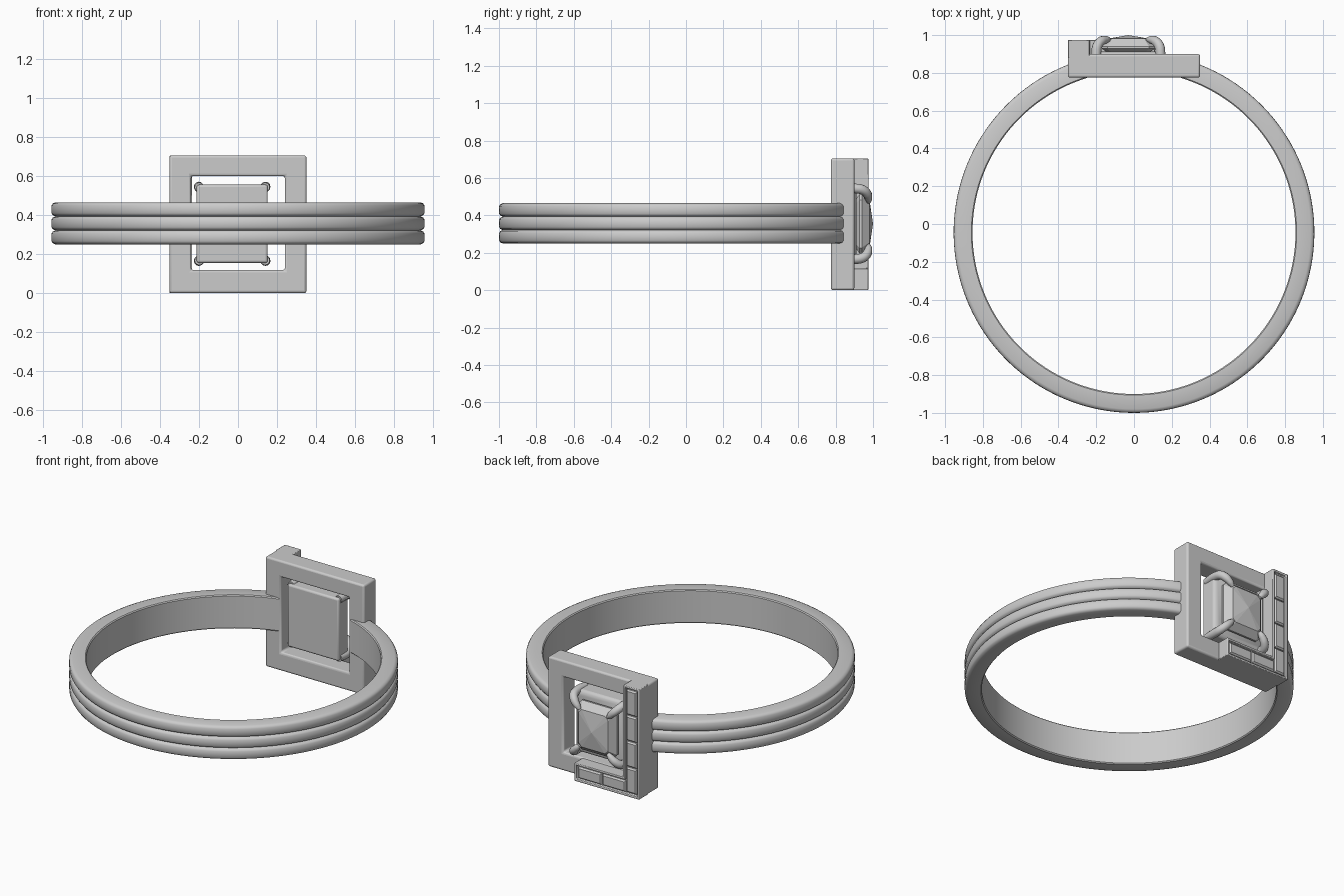
import bpy, bmesh, math

if "Cube" in bpy.data.objects:
    bpy.data.objects.remove(bpy.data.objects["Cube"])

ZC = 0.3525                 # middle height of the square head
GX, GZ = -0.03, 0.355       # centre of the main stone


def finish(name, bm, bevel=0.0, smooth=True, segments=3):
    bmesh.ops.recalc_face_normals(bm, faces=bm.faces)
    me = bpy.data.meshes.new(name)
    bm.to_mesh(me)
    bm.free()
    ob = bpy.data.objects.new(name, me)
    bpy.context.collection.objects.link(ob)
    bpy.ops.object.select_all(action='DESELECT')
    ob.select_set(True)
    bpy.context.view_layer.objects.active = ob
    if bevel:
        m = ob.modifiers.new("soft_edges", 'BEVEL')
        m.width, m.segments, m.limit_method = bevel, segments, 'ANGLE'
    if smooth:
        bpy.ops.object.shade_smooth_by_angle(angle=math.radians(40))
    return ob


def rect(x0, x1, z0, z1):
    return [(x0, z0), (x1, z0), (x1, z1), (x0, z1)]


def prism(outline, y0, y1):
    """Extrude an x/z outline from y0 to y1; returns bmesh and its outer face."""
    bm = bmesh.new()
    a = [bm.verts.new((x, y0, z)) for x, z in outline]
    b = [bm.verts.new((x, y1, z)) for x, z in outline]
    n = len(outline)
    bm.faces.new(a)
    top = bm.faces.new(b)
    for i in range(n):
        j = (i + 1) % n
        bm.faces.new((a[i], a[j], b[j], b[i]))
    bmesh.ops.recalc_face_normals(bm, faces=bm.faces)
    return bm, top


# Band: three rounded ridges swept round, open where the head sits
R, RI, CY, Z0, Z1 = 0.955, 0.855, -0.045, 0.25, 0.465
profile = [(RI, Z1 - 0.006), (RI, Z0 + 0.006), (RI + 0.006, Z0)]
ridge = (Z1 - Z0) / 3
for k in range(3):
    lo, hi = Z0 + k * ridge, Z0 + (k + 1) * ridge
    profile += [(R - 0.02, lo), (R - 0.007, lo + 0.006), (R - 0.001, lo + 0.016),
                (R, (lo + hi) / 2), (R - 0.001, hi - 0.016), (R - 0.007, hi - 0.006)]
profile += [(R - 0.02, Z1), (RI + 0.006, Z1)]
bm = bmesh.new()
STEPS, GAP = 128, 0.295
rings = []
for s in range(STEPS + 1):
    a = GAP + (2 * math.pi - 2 * GAP) * s / STEPS
    rings.append([bm.verts.new((r * math.sin(a), CY + r * math.cos(a), z)) for r, z in profile])
n = len(profile)
for p, q in zip(rings, rings[1:]):
    for i in range(n):
        j = (i + 1) % n
        bm.faces.new((p[i], p[j], q[j], q[i]))
bm.faces.new(rings[0])
bm.faces.new(rings[-1])
finish("band", bm)

# Square frame of the head
bm = bmesh.new()
loops = [[bm.verts.new((x, y, z)) for x, z in o]
         for o, y in ((rect(-0.35, 0.35, 0, 0.705), 0.775), (rect(-0.35, 0.35, 0, 0.705), 0.9),
                      (rect(-0.24, 0.24, 0.118, 0.6), 0.9), (rect(-0.24, 0.24, 0.118, 0.6), 0.775))]
for k in range(4):
    p, q = loops[k], loops[(k + 1) % 4]
    for i in range(4):
        j = (i + 1) % 4
        bm.faces.new((p[i], p[j], q[j], q[i]))
finish("head_frame", bm, 0.012)

# Raised L-shaped channel along one side and the bottom
outline = [(-0.35, 0), (0.11, 0), (0.11, 0.115), (-0.235, 0.115), (-0.235, 0.705), (-0.35, 0.705)]
bm, top = prism(outline, 0.88, 0.975)
bmesh.ops.inset_region(bm, faces=[top], thickness=0.019)
bmesh.ops.inset_region(bm, faces=[top], thickness=0.002, depth=-0.018)
finish("channel_setting", bm, 0.004, segments=2)


# Small step-cut bar stones in the channel
def bar_stone(name, x0, x1, z0, z1):
    bm, top = prism(rect(x0, x1, z0, z1), 0.95, 0.964)
    bmesh.ops.inset_region(bm, faces=[top], thickness=0.012, depth=0.009)
    finish(name, bm, smooth=False)


step = (0.684 - 0.021) / 4
for k in range(4):
    bar_stone(f"side_stone_{k + 1}", -0.329, -0.256, 0.021 + k * step + 0.003, 0.021 + (k + 1) * step - 0.003)
step = (0.089 + 0.253) / 2
for k in range(2):
    bar_stone(f"bottom_stone_{k + 1}", -0.253 + k * step + 0.003, -0.253 + (k + 1) * step - 0.003, 0.021, 0.094)

# Basket block that carries the main stone
bm, top = prism(rect(GX - 0.182, GX + 0.182, GZ - 0.2, GZ + 0.2), 0.80, 0.9)
bmesh.ops.inset_region(bm, faces=[top], thickness=0.03, depth=0.012)
finish("stone_basket", bm, 0.012)

# Main stone: cut-corner girdle, crown and low pointed top
bm = bmesh.new()
levels = []
for hx, hz, c, y in ((0.10, 0.12, 0.02, 0.90), (0.14, 0.158, 0.03, 0.928),
                     (0.14, 0.158, 0.03, 0.94), (0.105, 0.12, 0.022, 0.982)):
    pts = [(hx, -hz + c), (hx, hz - c), (hx - c, hz), (-hx + c, hz),
           (-hx, hz - c), (-hx, -hz + c), (-hx + c, -hz), (hx - c, -hz)]
    levels.append([bm.verts.new((GX + x, y, GZ + z)) for x, z in pts])
for p, q in zip(levels, levels[1:]):
    for i in range(8):
        j = (i + 1) % 8
        bm.faces.new((p[i], p[j], q[j], q[i]))
bm.faces.new(levels[0])
apex = bm.verts.new((GX, 1.0, GZ))
for i in range(8):
    bm.faces.new((levels[-1][i], levels[-1][(i + 1) % 8], apex))
finish("main_stone", bm, smooth=False)

# Four claws: tapered tubes curling over the corners of the stone
path = [(0.168, 0.82, 0.187, 0.024), (0.170, 0.90, 0.189, 0.026), (0.163, 0.945, 0.181, 0.026),
        (0.143, 0.968, 0.160, 0.025), (0.118, 0.976, 0.134, 0.02), (0.10, 0.977, 0.115, 0.011)]
for sx, sz, label in ((-1, 1, "upper_left"), (1, 1, "upper_right"), (-1, -1, "lower_left"), (1, -1, "lower_right")):
    cu = bpy.data.curves.new(f"claw_{label}", 'CURVE')
    cu.dimensions = '3D'
    cu.bevel_depth, cu.bevel_resolution, cu.resolution_u = 1.0, 4, 6
    cu.use_fill_caps = True
    sp = cu.splines.new('BEZIER')
    sp.bezier_points.add(len(path) - 1)
    for bp, (x, y, z, r) in zip(sp.bezier_points, path):
        bp.co = (GX + sx * x, y, GZ + sz * z)
        bp.radius = r
        bp.handle_left_type = bp.handle_right_type = 'AUTO'
    ob = bpy.data.objects.new(f"claw_{label}", cu)
    bpy.context.collection.objects.link(ob)
